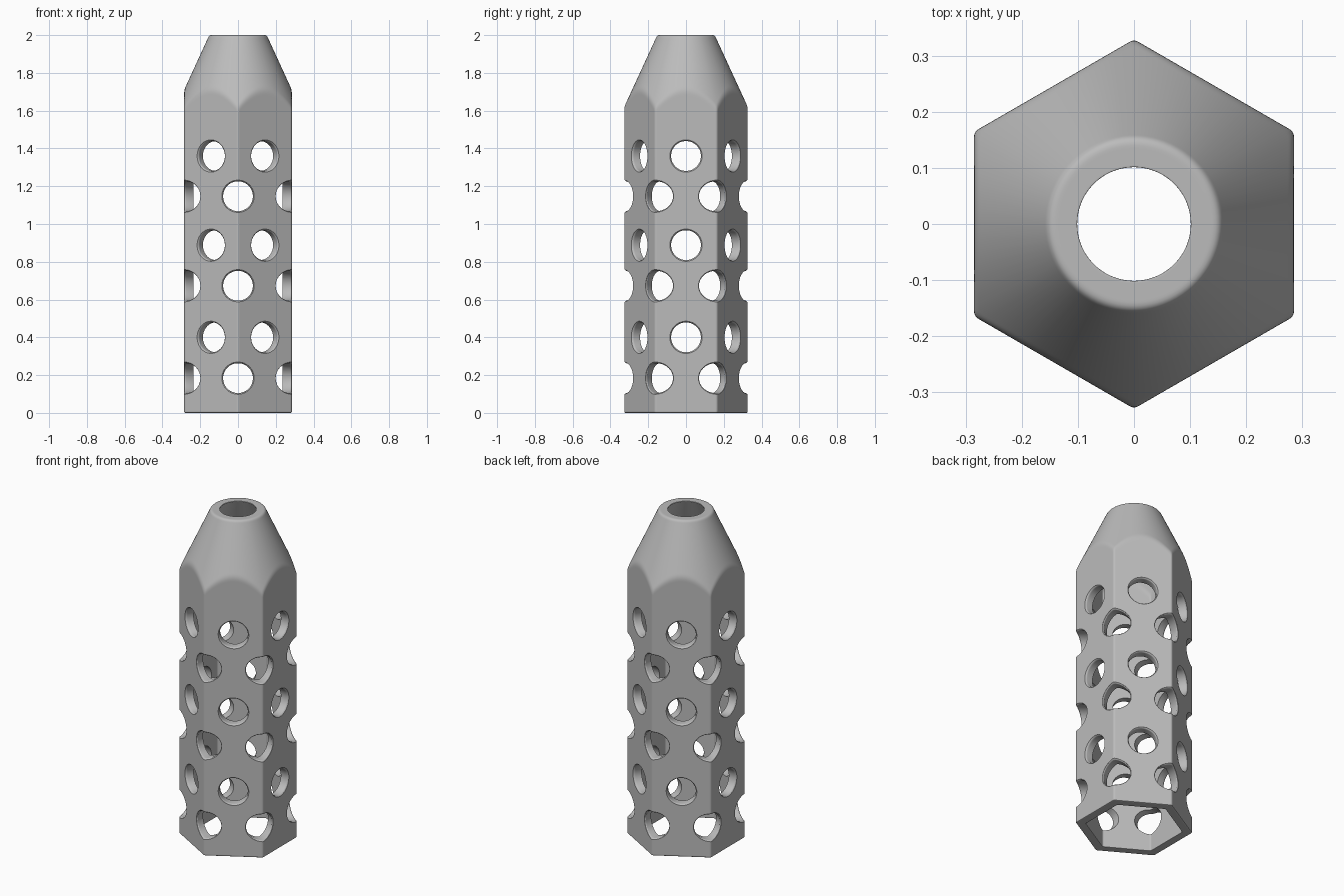
import bpy, bmesh, math
from mathutils import Vector, Matrix

if "Cube" in bpy.data.objects:
    bpy.data.objects.remove(bpy.data.objects["Cube"])

A_OUT, A_IN = 0.285, 0.235          # hexagon apothems (outside, inside)
SLOPE = 0.466                       # cone radius gained per unit of height
HOLE_R, RIM = 0.079, 0.012
C30, T30 = math.cos(math.pi / 6), math.tan(math.pi / 6)

steel = bpy.data.materials.new("plain_grey")
steel.diffuse_color = (0.5, 0.5, 0.5, 1)
steel.use_nodes = True
steel.node_tree.nodes["Principled BSDF"].inputs["Base Color"].default_value = steel.diffuse_color


def hex_radius(phi, a, rho):
    """Radius of a rounded hexagon, phi measured from the nearest corner."""
    phi = abs(phi)
    d = (a - rho) / C30
    if phi < math.atan2(rho * 0.5, d + rho * C30):
        return d * math.cos(phi) + math.sqrt(rho ** 2 - (d * math.sin(phi)) ** 2)
    return a / math.cos(math.pi / 6 - phi)


def rounded(points, cuts, n=4):
    """Closed profile with each corner replaced by a small curve."""
    out = []
    for i, p in enumerate(points):
        u = (points[i - 1] - p).normalized()
        v = (points[(i + 1) % len(points)] - p).normalized()
        c = cuts[i]
        out.append(p + u * c * 1.4)
        for k in range(n + 1):
            t = k / n
            out.append(p + u * c * (1 - t) ** 2 + v * c * t ** 2)
        out.append(p + v * c * 1.4)
    return out


def make_object(name, bm):
    bmesh.ops.recalc_face_normals(bm, faces=bm.faces[:])
    me = bpy.data.meshes.new(name)
    bm.to_mesh(me)
    bm.free()
    ob = bpy.data.objects.new(name, me)
    bpy.context.collection.objects.link(ob)
    me.materials.append(steel)
    return ob


# Hollow hexagonal body with a conical top, built as columns around the axis
half = [0.4, 0.9, 1.35, 1.8, 2.6, 5, 8, 12, 16, 20, 25]
offsets = [-30] + [-h for h in reversed(half)] + [0] + half
bm = bmesh.new()
columns = []
for corner in range(6):
    for off in offsets:
        phi = math.radians(off)
        th = math.radians(90 + 60 * corner) + phi
        ro = hex_radius(phi, A_OUT, 0.015)
        ri = hex_radius(phi, A_IN, 0.012)
        prof = [Vector((ro, 0)), Vector((ro, 2 - (ro - 0.15) / SLOPE)),
                Vector((0.152, 2)), Vector((0.1, 2)),
                Vector((ri, 2 - (ri - 0.1) / SLOPE)), Vector((ri, 0))]
        pts = rounded(prof, [0.008, 0.02, 0.012, 0.004, 0.02, 0.004])
        columns.append([bm.verts.new((p.x * math.cos(th), p.x * math.sin(th), p.y))
                        for p in pts])
for i, col in enumerate(columns):
    nxt = columns[(i + 1) % len(columns)]
    for k in range(len(col)):
        m = (k + 1) % len(col)
        bm.faces.new((col[k], nxt[k], nxt[m], col[m]))
body = make_object("perforated_hex_sleeve", bm)


# Hole cutters with flared rims that follow the outer surface
def add_cutter(bm, angle, z, on_corner, n=40):
    def surface(t):
        return min(0.327, A_OUT / C30 - abs(t) * T30) if on_corner else A_OUT
    mat = Matrix.Translation((0, 0, z)) @ Matrix.Rotation(angle, 4, 'Z')
    steps = [(HOLE_R, None)]
    for deg in (0, 20, 40, 60):
        a = math.radians(deg)
        steps.append((HOLE_R + RIM * (1 - math.cos(a)), RIM * (math.sin(a) - 1)))
    steps.append((HOLE_R + RIM * 1.1, 0.02))
    rings = []
    for r, h in steps:
        ring = []
        for k in range(n):
            w = math.tau * (k + 0.5) / n
            t = r * math.cos(w)
            x = 0.15 if h is None else surface(t) + h
            ring.append(bm.verts.new(mat @ Vector((x, t, r * math.sin(w)))))
        rings.append(ring)
    for a, b in zip(rings, rings[1:]):
        for k in range(n):
            m = (k + 1) % n
            bm.faces.new((a[k], a[m], b[m], b[k]))
    for ring, x in ((rings[0], 0.15), (rings[-1], 0.4)):
        tip = bm.verts.new(mat @ Vector((x, 0, 0)))
        for k in range(n):
            bm.faces.new((ring[k], ring[(k + 1) % n], tip))


bm = bmesh.new()
for i in range(6):
    for z in (0.184, 0.673, 1.147):
        add_cutter(bm, math.radians(30 + 60 * i), z, True)
    for z in (0.40, 0.888, 1.36):
        add_cutter(bm, math.radians(60 * i), z, False)
cutters = make_object("hole_cutters", bm)

mod = body.modifiers.new("holes", 'BOOLEAN')
mod.operation = 'DIFFERENCE'
mod.solver = 'EXACT'
mod.object = cutters
bpy.context.view_layer.objects.active = body
body.select_set(True)
bpy.ops.object.modifier_apply(modifier=mod.name)
bpy.data.objects.remove(cutters)
bpy.ops.object.shade_smooth_by_angle(angle=math.radians(25))
